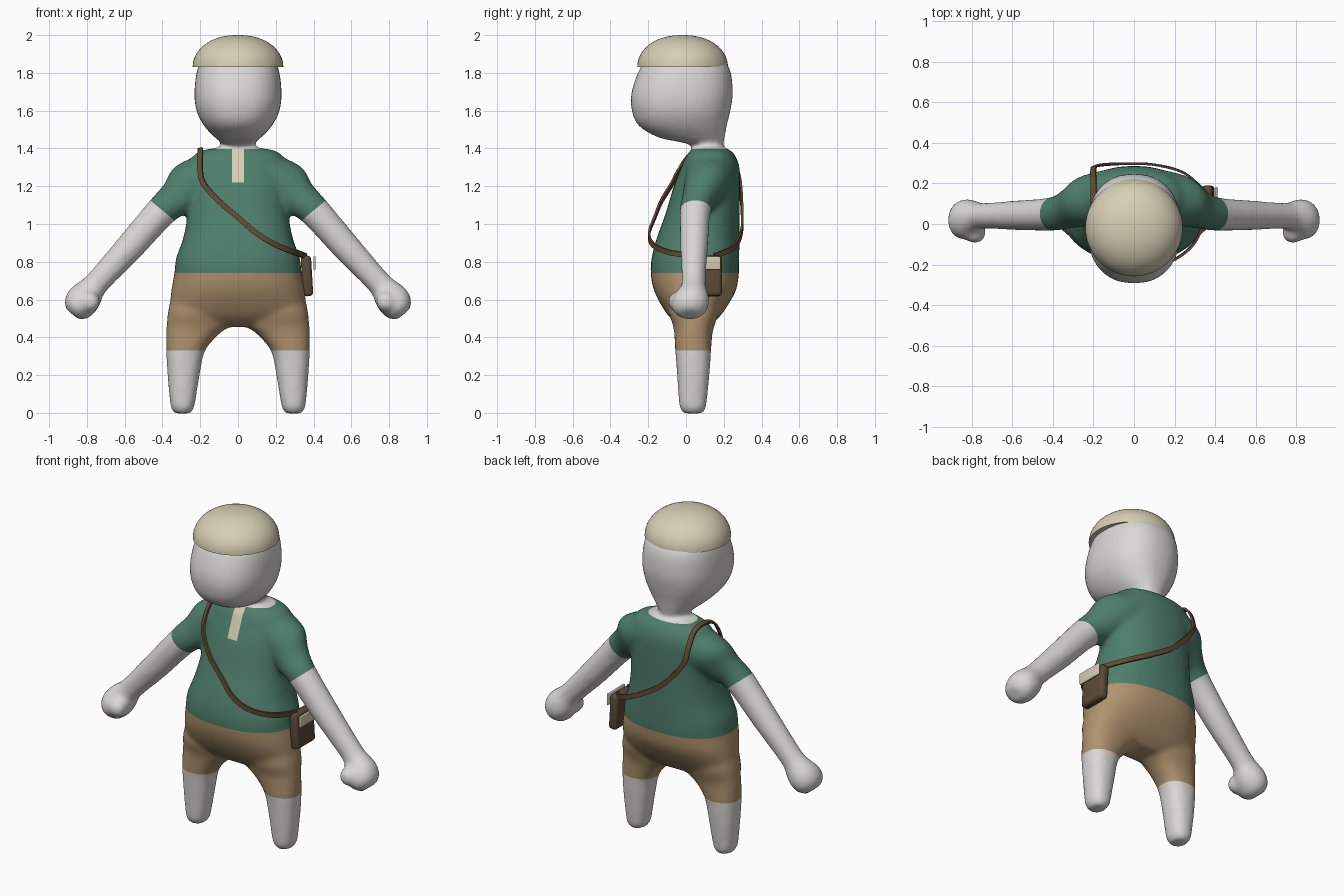
import bpy, bmesh, math
from mathutils import Vector

if "Cube" in bpy.data.objects:
    bpy.data.objects.remove(bpy.data.objects["Cube"])


def material(name, rgb):
    m = bpy.data.materials.new(name)
    m.use_nodes = True
    m.diffuse_color = (*rgb, 1)
    m.node_tree.nodes["Principled BSDF"].inputs["Base Color"].default_value = (*rgb, 1)
    return m


SKIN = material("pale grey skin", (0.70, 0.69, 0.67))
GREEN = material("green cloth", (0.075, 0.21, 0.145))
TAN = material("tan cloth", (0.43, 0.29, 0.155))
CREAM = material("cream cloth", (0.68, 0.62, 0.46))
STRAP = material("strap leather", (0.125, 0.065, 0.036))
LEATHER = material("dark leather", (0.105, 0.068, 0.04))


def spline(points, steps=5):
    """Smooth interpolation through tuples of any length."""
    out = []
    for i in range(len(points) - 1):
        a, b, c, d = (points[max(0, min(len(points) - 1, i + k))] for k in (-1, 0, 1, 2))
        for s in range(steps):
            t = s / steps
            out.append([q + t / 2 * (r - p + t * (2 * p - 5 * q + 4 * r - w + t * (3 * (q - r) + w - p)))
                        for p, q, r, w in zip(a, b, c, d)])
    return out + [list(points[-1])]


def loft(bm, rings, u=(1, 0, 0), v=(0, 1, 0), power=2.0, n=36, side=1):
    """Capped skin over rounded rings given as (x, y, z, radius_u, radius_v)."""
    u, v, loops = Vector(u), Vector(v), []
    for x, y, z, ru, rv in rings:
        loop = []
        for k in range(n):
            a = math.tau * k / n
            c, s = math.cos(a), math.sin(a)
            p = (Vector((x, y, z)) + u * ru * math.copysign(abs(c) ** (2 / power), c)
                 + v * rv * math.copysign(abs(s) ** (2 / power), s))
            loop.append(bm.verts.new((p.x * side, p.y, p.z)))
        loops.append(loop)
    for a, b in zip(loops, loops[1:]):
        for k in range(n):
            bm.faces.new((a[k], a[k - 1], b[k - 1], b[k]))
    bm.faces.new(loops[0])
    bm.faces.new(loops[-1])


def upright(rows):
    """Rows of (z, centre x, half width, front y, back y) to smooth rings."""
    return [(x, (f + b) / 2, z, w, (b - f) / 2) for z, x, w, f, b in spline(rows)]


def finish(name, bm, mats):
    bmesh.ops.recalc_face_normals(bm, faces=bm.faces)
    mesh = bpy.data.meshes.new(name)
    bm.to_mesh(mesh)
    bm.free()
    for m in mats:
        mesh.materials.append(m)
    ob = bpy.data.objects.new(name, mesh)
    bpy.context.collection.objects.link(ob)
    return ob


def smooth(ob, angle=40):
    bpy.ops.object.select_all(action="DESELECT")
    ob.select_set(True)
    bpy.context.view_layer.objects.active = ob
    bpy.ops.object.shade_smooth_by_angle(angle=math.radians(angle))


# Body: torso, head, legs and arms fused into one soft skin
bm = bmesh.new()
loft(bm, upright([
    (0.455, 0, 0.25, -0.02, 0.12), (0.50, 0, 0.34, -0.08, 0.17), (0.56, 0, 0.36, -0.125, 0.215),
    (0.65, 0, 0.353, -0.17, 0.265), (0.74, 0, 0.337, -0.187, 0.28), (0.82, 0, 0.328, -0.182, 0.282),
    (0.92, 0, 0.292, -0.157, 0.283), (1.05, 0, 0.268, -0.11, 0.284), (1.2, 0, 0.262, -0.065, 0.286),
    (1.3, 0, 0.255, -0.025, 0.283), (1.36, 0, 0.235, 0.0, 0.262), (1.39, 0, 0.19, 0.025, 0.235),
    (1.405, 0, 0.09, 0.04, 0.2)]), power=2.3)
loft(bm, upright([
    (1.33, 0, 0.07, 0.05, 0.19), (1.41, 0, 0.072, 0.04, 0.193), (1.435, 0, 0.095, -0.04, 0.2),
    (1.46, 0, 0.125, -0.15, 0.205), (1.52, 0, 0.18, -0.25, 0.216), (1.6, 0, 0.22, -0.287, 0.235),
    (1.7, 0, 0.231, -0.288, 0.248), (1.83, 0, 0.212, -0.24, 0.228), (1.9, 0, 0.16, -0.17, 0.15),
    (1.94, 0, 0.07, -0.08, 0.07)]), power=2.3)

ARM = Vector((0.64, 0, -0.77))
for side in (1, -1):
    loft(bm, upright([
        (0.7, 0.17, 0.16, -0.06, 0.17), (0.55, 0.2, 0.168, -0.09, 0.175), (0.46, 0.213, 0.165, -0.068, 0.15),
        (0.42, 0.239, 0.141, -0.062, 0.14), (0.33, 0.277, 0.103, -0.057, 0.133), (0.2, 0.288, 0.085, -0.047, 0.124),
        (0.06, 0.293, 0.067, -0.038, 0.11), (0.02, 0.294, 0.058, -0.03, 0.103),
        (-0.003, 0.294, 0.04, -0.012, 0.085)]), power=2.3, side=side)
    loft(bm, spline([
        (0.12, 0.13, 1.26, 0.15, 0.14), (0.23, 0.115, 1.205, 0.145, 0.125), (0.31, 0.08, 1.14, 0.108, 0.1),
        (0.40, 0.05, 1.072, 0.085, 0.083), (0.575, 0.043, 0.875, 0.076, 0.073), (0.745, 0.04, 0.69, 0.066, 0.064),
        (0.785, 0.035, 0.64, 0.08, 0.078), (0.822, 0.025, 0.595, 0.09, 0.098), (0.857, 0.02, 0.55, 0.078, 0.09),
        (0.877, 0.02, 0.522, 0.045, 0.05)]), u=(0.77, 0, 0.64), side=side)
    # Thumb
    thumb = bmesh.ops.create_uvsphere(bm, u_segments=20, v_segments=12, radius=0.056)["verts"]
    bmesh.ops.translate(bm, verts=thumb, vec=(0.785 * side, -0.04, 0.588))

body = finish("body", bm, [SKIN, GREEN, TAN, CREAM])
remesh = body.modifiers.new("fuse", "REMESH")
remesh.mode, remesh.voxel_size = "VOXEL", 0.014
soften = body.modifiers.new("soften", "SMOOTH")
soften.factor, soften.iterations = 0.5, 9
bpy.context.view_layer.objects.active = body
body.select_set(True)
for mod in ("fuse", "soften"):
    bpy.ops.object.modifier_apply(modifier=mod)

# Clothing edges cut into the skin, then coloured by region
HEM, WAIST, PLACKET, NECK = 0.33, 0.74, 1.22, 1.397
CUFF = Vector((0.403, 0, 1.074))
bm = bmesh.new()
bm.from_mesh(body.data)
cuts = [((0, 0, z), (0, 0, 1)) for z in (HEM, WAIST, PLACKET, NECK)]
for s in (1, -1):
    cuts += [((0.032 * s, 0, 0), (1, 0, 0)), ((CUFF.x * s, 0, CUFF.z), (ARM.x * s, 0, ARM.z))]
for point, normal in cuts:
    bmesh.ops.bisect_plane(bm, geom=bm.verts[:] + bm.edges[:] + bm.faces[:],
                           plane_co=point, plane_no=normal, dist=0.0005)
for f in bm.faces:
    c = f.calc_center_median()
    x = abs(c.x)
    on_arm = x > 0.40 or (c.z > 0.93 and x > 0.31)
    bare_arm = on_arm and (Vector((x, 0, c.z)) - CUFF).dot(ARM) > 0
    if c.z > NECK or c.z < HEM or bare_arm:
        f.material_index = 0
    elif c.z < WAIST:
        f.material_index = 2
    elif x < 0.032 and c.z > PLACKET and c.y < 0.1:
        f.material_index = 3
    else:
        f.material_index = 1
bm.to_mesh(body.data)
bm.free()
smooth(body, 60)

# Domed cap with a flat underside
bm = bmesh.new()
loft(bm, [(0, -0.018, 1.832 + 0.168 * math.sin(a), 0.24 * math.cos(a) ** 0.9, 0.24 * math.cos(a) ** 0.9)
          for a in (math.radians(89.5) * i / 16 for i in range(17))], n=48)
smooth(finish("cap", bm, [CREAM]))

# Shoulder strap: a flat band looping from the bag over the right shoulder
path = spline([
    (0.36, 0.05, 0.83), (0.3, -0.09, 0.85), (0.2, -0.175, 0.89), (0.1, -0.195, 0.95), (0.0, -0.165, 1.035),
    (-0.1, -0.13, 1.12), (-0.18, -0.075, 1.21), (-0.2, -0.04, 1.28), (-0.2, 0.02, 1.365), (-0.2, 0.12, 1.398),
    (-0.2, 0.21, 1.38), (-0.2, 0.265, 1.3), (-0.18, 0.288, 1.2), (-0.05, 0.297, 1.05), (0.1, 0.292, 0.95),
    (0.25, 0.25, 0.875), (0.36, 0.15, 0.83)], 6)
path = [Vector(p) for p in path]
bm = bmesh.new()
loops = []
for i, p in enumerate(path):
    along = (path[min(i + 1, len(path) - 1)] - path[max(i - 1, 0)]).normalized()
    out = Vector((p.x * 0.35, p.y - 0.1, max(0, p.z - 1.25) * 2))
    out = (out - along * out.dot(along)).normalized()
    across = along.cross(out)
    loops.append([bm.verts.new(p + across * 0.014 * a + out * 0.006 * b)
                  for a, b in ((-1, -1), (1, -1), (1, 1), (-1, 1))])
for a, b in zip(loops, loops[1:]):
    for k in range(4):
        bm.faces.new((a[k], a[k - 1], b[k - 1], b[k]))
bm.faces.new(loops[0])
bm.faces.new(loops[-1])
smooth(finish("shoulder_strap", bm, [STRAP]))


def rounded_box(name, centre, size, bevel, mat, tilt):
    bm = bmesh.new()
    bmesh.ops.create_cube(bm, size=1)
    bmesh.ops.scale(bm, vec=size, verts=bm.verts)
    bmesh.ops.bevel(bm, geom=bm.edges[:], offset=bevel, segments=3, profile=0.5, affect="EDGES")
    ob = finish(name, bm, [mat])
    ob.location = centre
    ob.rotation_euler.y = tilt
    smooth(ob)


# Hip bag and its flap
rounded_box("hip_bag", (0.365, 0.1, 0.725), (0.055, 0.18, 0.215), 0.02, LEATHER, -0.06)
rounded_box("bag_flap", (0.405, 0.1, 0.793), (0.012, 0.165, 0.07), 0.005, CREAM, 0)
